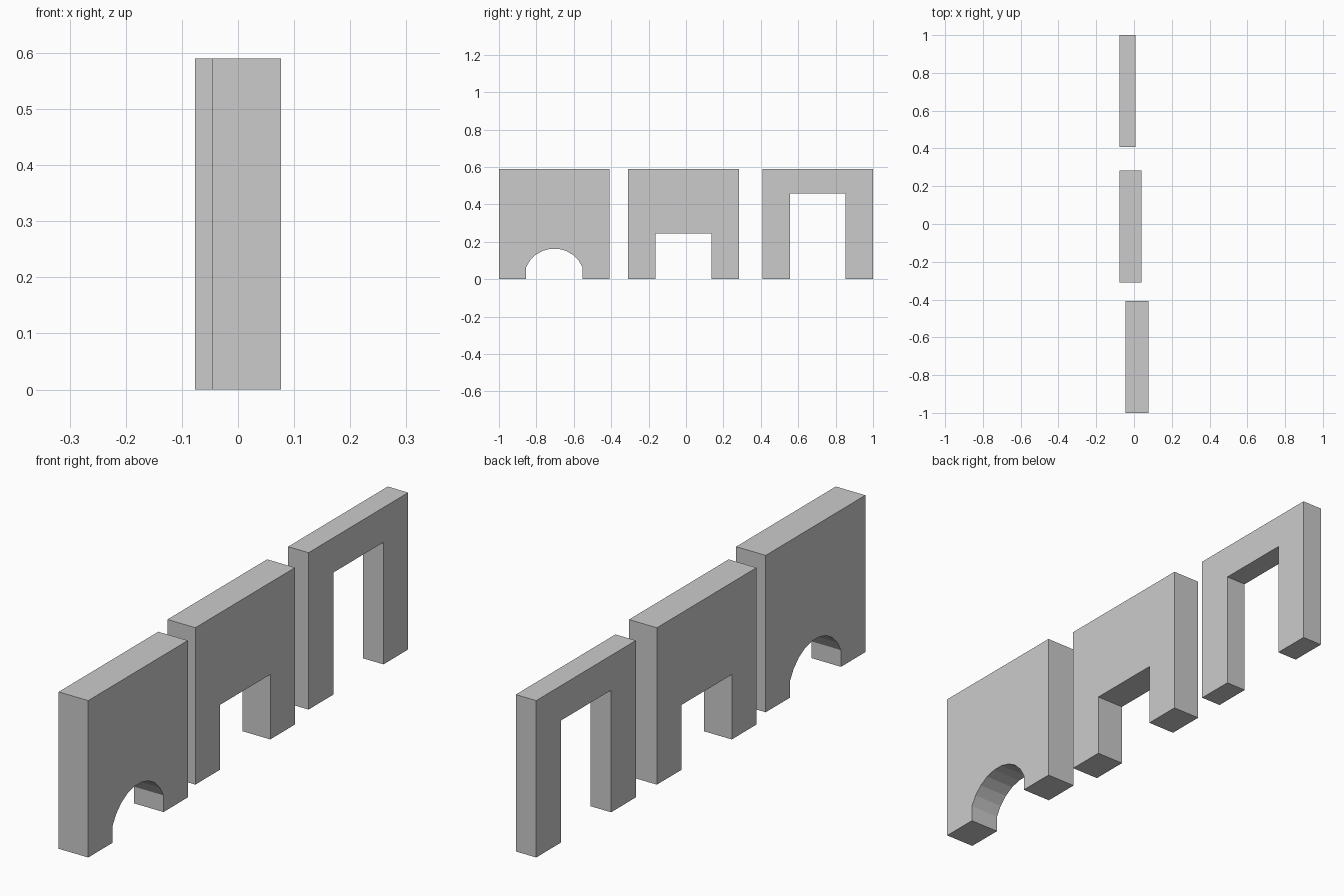
import bpy, bmesh
from math import sin, cos, radians

if "Cube" in bpy.data.objects:
    bpy.data.objects.remove(bpy.data.objects["Cube"])

HEIGHT = 0.59   # shared wall height
HALF = 0.296    # half of the wall width
OPEN = 0.149    # half of the opening width


def wall(name, y, x0, x1, opening):
    """Extrude a wall outline with an opening (points relative to wall centre)."""
    outline = [(-HALF, 0), *opening, (HALF, 0), (HALF, HEIGHT), (-HALF, HEIGHT)]
    bm = bmesh.new()
    face = bm.faces.new([bm.verts.new((x0, y + u, z)) for u, z in outline])
    grown = bmesh.ops.extrude_face_region(bm, geom=[face])["geom"]
    bmesh.ops.translate(bm, vec=(x1 - x0, 0, 0),
                        verts=[g for g in grown if isinstance(g, bmesh.types.BMVert)])
    bmesh.ops.recalc_face_normals(bm, faces=bm.faces)
    mesh = bpy.data.meshes.new(name)
    bm.to_mesh(mesh)
    bm.free()
    obj = bpy.data.objects.new(name, mesh)
    bpy.context.collection.objects.link(obj)
    return obj


def square_opening(top):
    return [(-OPEN, 0), (-OPEN, top), (OPEN, top), (OPEN, 0)]


# Low arch: part of a 24-sided circle between short upright sides
R = 0.164
arch = [(R * cos(radians(a)), R * sin(radians(a)))
        for a in [157.5 - 15 * i for i in range(10)]]
arch_opening = [(arch[0][0], 0), *arch, (arch[-1][0], 0)]

wall("arch_wall", -0.704, -0.046, 0.077, arch_opening)
# Window-height and door-height square openings
wall("window_wall", -0.013, -0.077, 0.039, square_opening(0.244))
wall("door_wall", 0.704, -0.077, 0.008, square_opening(0.459))
